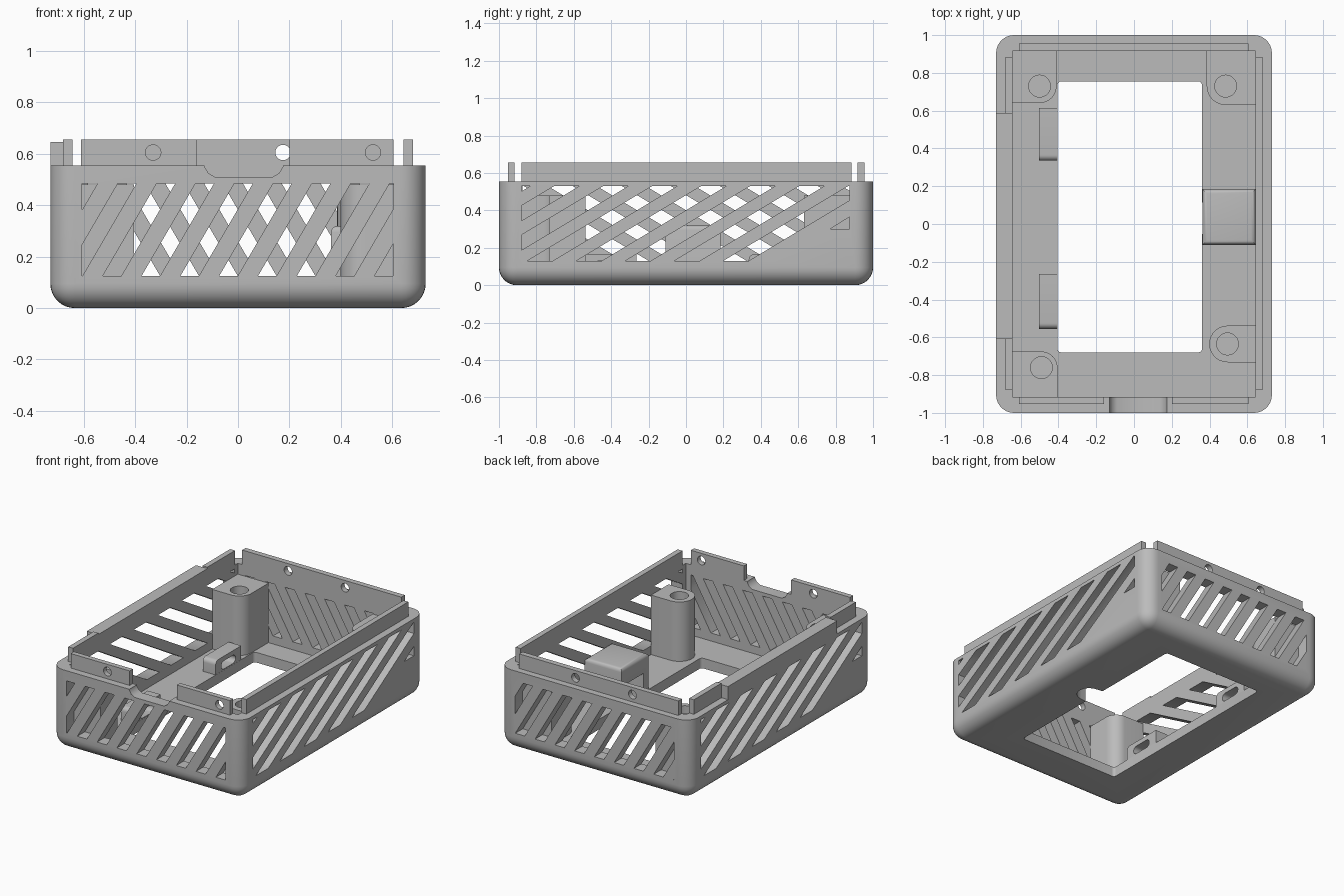
import bpy, bmesh, math

if "Cube" in bpy.data.objects:
    bpy.data.objects.remove(bpy.data.objects["Cube"], do_unlink=True)

grey = bpy.data.materials.new("light grey plastic")
grey.use_nodes = True
grey.diffuse_color = (0.5, 0.5, 0.5, 1)
grey.node_tree.nodes["Principled BSDF"].inputs["Base Color"].default_value = (0.5, 0.5, 0.5, 1)


def place(axis, u, v, w):
    return {"x": (w, u, v), "y": (u, w, v), "z": (u, v, w)}[axis]


def prism(bm, pts, axis, lo, hi):
    """Extrude a flat outline along an axis."""
    a = [bm.verts.new(place(axis, u, v, lo)) for u, v in pts]
    b = [bm.verts.new(place(axis, u, v, hi)) for u, v in pts]
    n = len(pts)
    faces = [bm.faces.new(a), bm.faces.new(b)]
    faces += [bm.faces.new((a[i], a[(i + 1) % n], b[(i + 1) % n], b[i])) for i in range(n)]
    bmesh.ops.recalc_face_normals(bm, faces=faces)


def rect(u0, u1, v0, v1):
    return [(u0, v0), (u1, v0), (u1, v1), (u0, v1)]


def arc(cu, cv, r, start, end, n):
    angles = [math.radians(start + (end - start) * i / n) for i in range(n + 1)]
    return [(cu + r * math.cos(t), cv + r * math.sin(t)) for t in angles]


def circle(cu, cv, r):
    return arc(cu, cv, r, 0, 360, 28)[:-1]


def slot(cu, cv, half, r):
    return arc(cu + half, cv, r, -90, 90, 8) + arc(cu - half, cv, r, 90, 270, 8)


def finish(name, bm):
    mesh = bpy.data.meshes.new(name)
    bm.to_mesh(mesh)
    bm.free()
    mesh.materials.append(grey)
    obj = bpy.data.objects.new(name, mesh)
    bpy.context.collection.objects.link(obj)
    return obj


def build(name, *prisms):
    bm = bmesh.new()
    for p in prisms:
        prism(bm, *p)
    return finish(name, bm)


def activate(obj):
    bpy.ops.object.select_all(action="DESELECT")
    obj.select_set(True)
    bpy.context.view_layer.objects.active = obj


def cut(obj, *prisms):
    """Subtract a set of separate prisms."""
    cutter = build("cutter", *prisms)
    cutter.hide_render = True
    mod = obj.modifiers.new("cut", "BOOLEAN")
    mod.operation, mod.solver, mod.object = "DIFFERENCE", "EXACT", cutter
    activate(obj)
    bpy.ops.object.modifier_apply(modifier=mod.name)
    bpy.data.objects.remove(cutter, do_unlink=True)


def smooth(obj):
    activate(obj)
    bpy.ops.object.shade_smooth_by_angle(angle=math.radians(35))


def clip(pts, limit, sign):
    """Keep the part of an outline on one side of a vertical line."""
    out = []
    for (u0, v0), (u1, v1) in zip(pts, pts[1:] + pts[:1]):
        d0, d1 = sign * (u0 - limit), sign * (u1 - limit)
        if d0 >= 0:
            out.append((u0, v0))
        if d0 * d1 < 0:
            out.append((limit, v0 + (v1 - v0) * d0 / (d0 - d1)))
    return out


def slits(start, pitch, width, lean, z0, z1, lo, hi, ks):
    outlines = []
    for k in ks:
        u = start + pitch * k
        p = [(u, z0), (u + width, z0), (u + width + lean, z1), (u + lean, z1)]
        p = clip(clip(p, lo, 1), hi, -1)
        if len(p) > 2:
            outlines.append(p)
    return outlines


# Tray with rounded corners and bottom
WALL_X, WALL_Y, TOP, FLOOR = 0.643, 0.917, 0.555, 0.07
bm = bmesh.new()
prism(bm, rect(-0.73, 0.73, -1, 1), "z", 0, TOP)
edges = [e for e in bm.edges if not all(v.co.z > 0.5 for v in e.verts)]
bmesh.ops.bevel(bm, geom=edges, offset=0.095, segments=8, profile=0.5, affect="EDGES")
tray = finish("tray", bm)
cut(tray, (rect(-WALL_X, WALL_X, -WALL_Y, WALL_Y), "z", FLOOR, 1))

# Floor window, front cable notch, notch under the floor block
window = arc(0.34, 0.735, 0.02, 0, 90, 4) + arc(-0.385, 0.735, 0.02, 90, 180, 4)
window += arc(-0.385, -0.66, 0.02, 180, 270, 4) + arc(0.34, -0.66, 0.02, 270, 360, 4)
cut(tray, (window, "z", -0.1, 0.2))
notch = [(-0.13, 0.7), (-0.13, 0.55), (-0.115, 0.525), (-0.09, 0.51),
         (0.135, 0.51), (0.16, 0.525), (0.175, 0.55), (0.175, 0.7)]
cut(tray, (notch, "y", -1.1, -0.9))
hollow = rect(0.3, 0.42, -0.06, 0.12)[:1] + arc(0.4, 0.03, 0.08, -90, 90, 8) + [(0.3, 0.12)]
cut(tray, (hollow, "z", -0.1, 0.2))

# Slanted ventilation slits in all four walls
ends = dict(pitch=0.151, width=0.072, z0=0.125, z1=0.485, lo=-0.607, hi=0.605)
front = slits(start=-0.375, lean=0.21, ks=range(-4, 8), **ends)
back = slits(start=-0.375, lean=-0.21, ks=range(-3, 9), **ends)
cut(tray, *[(p, "y", -1.1, -0.9) for p in front])
cut(tray, *[(p, "y", 0.9, 1.1) for p in back])
side = slits(0.2, 0.262, 0.135, 0.667, 0.13, 0.53, -0.88, 0.875, range(-7, 1))
side.append([(0.77, 0.3), (0.875, 0.3), (0.875, 0.365)])
cut(tray, *[(p, "x", 0.62, 0.8) for p in side])
cut(tray, *[([(-u, v) for u, v in p], "x", -0.8, -0.62) for p in side])
smooth(tray)

# Raised lips along the rim
RIM = 0.655
BASE = TOP - 0.01
front_lip = build("front_lip",
                  (rect(-0.61, -0.16, -0.952, -WALL_Y), "z", BASE, RIM),
                  (rect(0.2, 0.605, -0.952, -WALL_Y), "z", BASE, RIM))
cut(front_lip, *[(circle(x, 0.605, 0.03), "y", -1.1, -0.8) for x in (-0.33, 0.525)])
back_lip = build("back_lip", (rect(-0.61, 0.605, WALL_Y, 0.955), "z", BASE, RIM))
cut(back_lip, *[(circle(x, 0.605, 0.03), "y", 0.8, 1.1) for x in (-0.26, 0.175)])
build("left_lip", (rect(WALL_X, 0.68, -0.88, 0.885), "z", BASE, RIM))
build("right_lip",
      (rect(-0.68, -WALL_X, -0.88, -0.605), "z", BASE, RIM),
      (rect(-0.68, -WALL_X, 0.585, 0.885), "z", BASE, RIM),
      (rect(-0.73, -WALL_X, -0.605, 0.585), "z", TOP, 0.645))

# Screw posts in the corners, and one standing against the left wall
POST_TOP = 0.48


def corner_post(name, cx, cy, r):
    sx, sy = math.copysign(1, cx), math.copysign(1, cy)
    wx, wy = sx * (WALL_X + 0.002), sy * (WALL_Y + 0.002)
    bend = [(cx + sx * (u - 0), cy + sy * v) for u, v in arc(0, 0, r, 180, 270, 8)]
    post = build(name, ([(wx, wy), (cx - sx * r, wy)] + bend + [(wx, cy - sy * r)],
                        "z", FLOOR - 0.01, POST_TOP))
    cut(post, (circle(cx, cy, 0.058), "z", 0.2, 1))
    smooth(post)


corner_post("back_right_post", -0.5, 0.73, 0.09)
corner_post("back_left_post", 0.485, 0.73, 0.1)
corner_post("front_right_post", -0.49, -0.76, 0.085)
wall_post = build("front_left_post",
                  (arc(0.495, -0.635, 0.097, 90, 270, 14) + [(0.645, -0.732), (0.645, -0.538)],
                   "z", FLOOR - 0.01, POST_TOP))
cut(wall_post, (circle(0.495, -0.635, 0.058), "z", 0.2, 1))
smooth(wall_post)

# Block on the floor beside the window, hollow underneath
bm = bmesh.new()
prism(bm, rect(0.362, 0.645, -0.11, 0.185), "z", FLOOR - 0.01, 0.32)
bmesh.ops.bevel(bm, geom=[e for e in bm.edges if all(v.co.z > 0.3 for v in e.verts)],
                offset=0.025, segments=4, profile=0.5, affect="EDGES")
block = finish("floor_block", bm)
cut(block, (hollow, "z", 0, 0.2))
smooth(block)

# Low clips on the right edge of the window, each with a slot
for name, y0, y1 in (("front_clip", -0.555, -0.265), ("back_clip", 0.335, 0.615)):
    clip_shape = [(y1, FLOOR - 0.01), (y1, 0.165)]
    clip_shape += arc(y0 + 0.03, 0.135, 0.03, 90, 180, 5) + [(y0, FLOOR - 0.01)]
    part = build(name, (clip_shape, "x", -0.503, -0.406))
    cut(part, (slot((y0 + y1) / 2, 0.105, 0.05, 0.028), "x", -0.6, -0.3))
    smooth(part)
